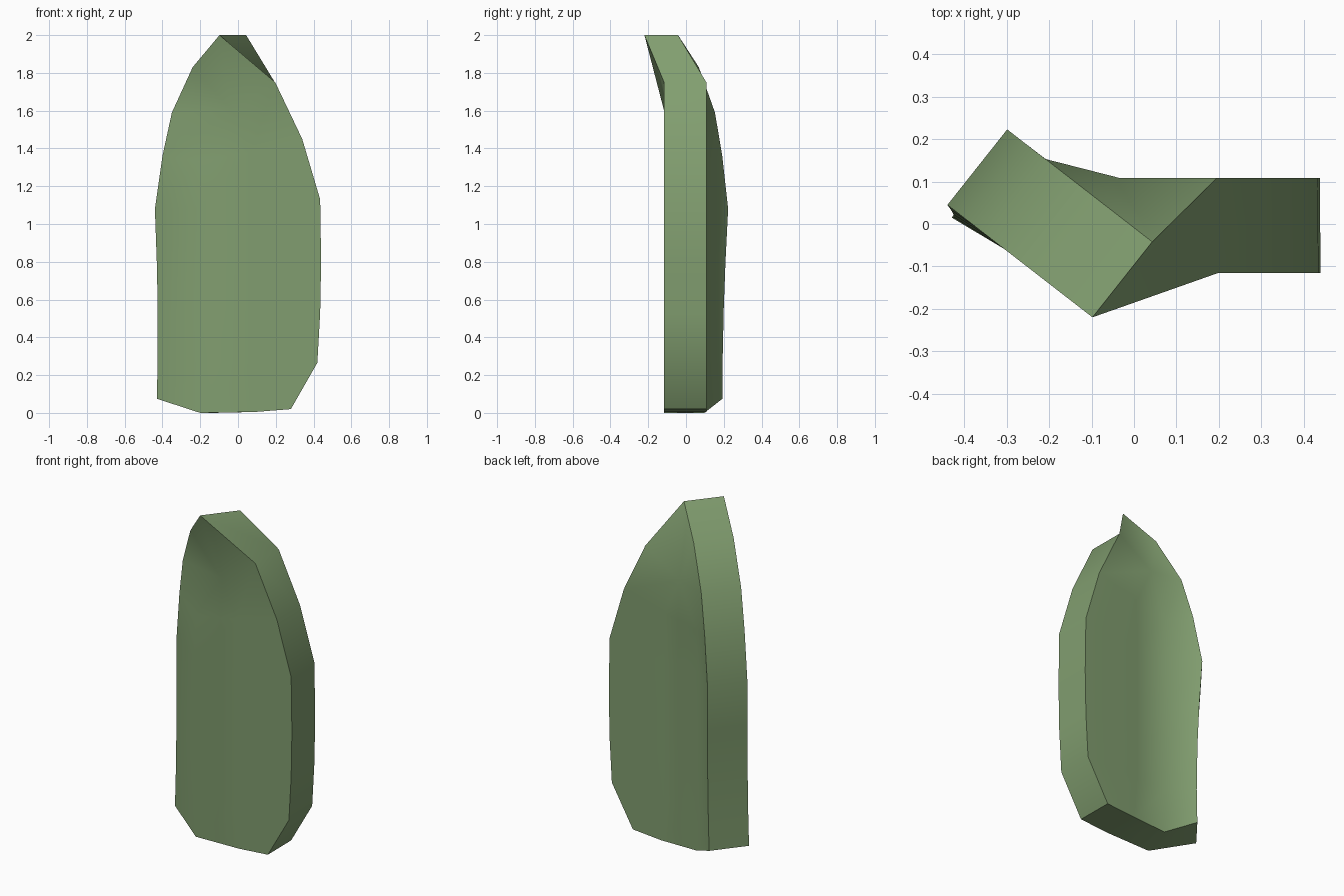
import bpy, bmesh

if "Cube" in bpy.data.objects:
    bpy.data.objects.remove(bpy.data.objects["Cube"])

# Each row of the front sheet: (x, z) for left edge, fold line, middle, right edge
rows = [
    [(-.43, .075), (-.20, .0), (.09, .005), (.28, .02)],
    [(-.425, .28), (-.21, .27), (.07, .26), (.42, .265)],
    [(-.425, .56), (-.21, .55), (.07, .54), (.435, .53)],
    [(-.43, .80), (-.21, .80), (.07, .80), (.44, .80)],
    [(-.44, 1.08), (-.21, 1.08), (.07, 1.08), (.435, 1.13)],
    [(-.40, 1.36), (-.20, 1.33), (.07, 1.38), (.34, 1.45)],
]
OFFSETS = {"left": (.141, .178), "fold": (.065, .213), "flat": (-.002, .224)}
COLUMNS = ["left", "fold", "flat", "flat"]

bm = bmesh.new()
back_of = {}


def add_pair(x, z, kind):
    """Front vertex on the folded sheet plus its matching back vertex."""
    y = .045 - .775 * (x + .44) if kind == "left" else -.116
    if kind == "left" and z < 1:
        y -= .022 * (1.08 - z)
    front = bm.verts.new((x, y, z))
    dx, dy = OFFSETS[kind]
    back_of[front] = bm.verts.new((x + dx, y + dy, z))
    return front


# Main body grid
grid = [[add_pair(x, z, k) for (x, z), k in zip(row, COLUMNS)] for row in rows]
faces = []
for lo, hi in zip(grid, grid[1:]):
    for i in range(3):
        faces.append((lo[i], lo[i + 1], hi[i + 1], hi[i]))

# Pointed top, following the slanted left plane
l6 = add_pair(-.35, 1.59, "left")
l7 = add_pair(-.24, 1.83, "left")
tip = add_pair(-.098, 2.0, "left")
mid = add_pair(-.03, 1.6, "flat")
r6 = add_pair(.197, 1.75, "flat")
L, A, B, R = grid[-1]
faces += [(L, A, mid, l6), (A, B, mid), (B, R, r6, mid),
          (l6, mid, l7), (l7, mid, tip), (tip, mid, r6)]

# Front and back sheets
for f in faces:
    bm.faces.new(f)
    bm.faces.new([back_of[v] for v in reversed(f)])

# Rim wall joining the two outlines
outline = grid[0] + [r[3] for r in grid[1:]] + [r6, tip, l7, l6]
outline += [r[0] for r in reversed(grid[1:])]
for a, b in zip(outline, outline[1:] + outline[:1]):
    bm.faces.new((b, a, back_of[a], back_of[b]))
bmesh.ops.recalc_face_normals(bm, faces=bm.faces)

mesh = bpy.data.meshes.new("bent_plate")
bm.to_mesh(mesh)
bm.free()
plate = bpy.data.objects.new("bent_plate", mesh)
bpy.context.collection.objects.link(plate)

# Green finish
green = bpy.data.materials.new("green")
green.diffuse_color = (.22, .34, .16, 1)
green.use_nodes = True
green.node_tree.nodes["Principled BSDF"].inputs["Base Color"].default_value = green.diffuse_color
mesh.materials.append(green)

# Smooth faces with a sharp rim
bpy.context.view_layer.objects.active = plate
plate.select_set(True)
bpy.ops.object.shade_smooth_by_angle(angle=.75)
